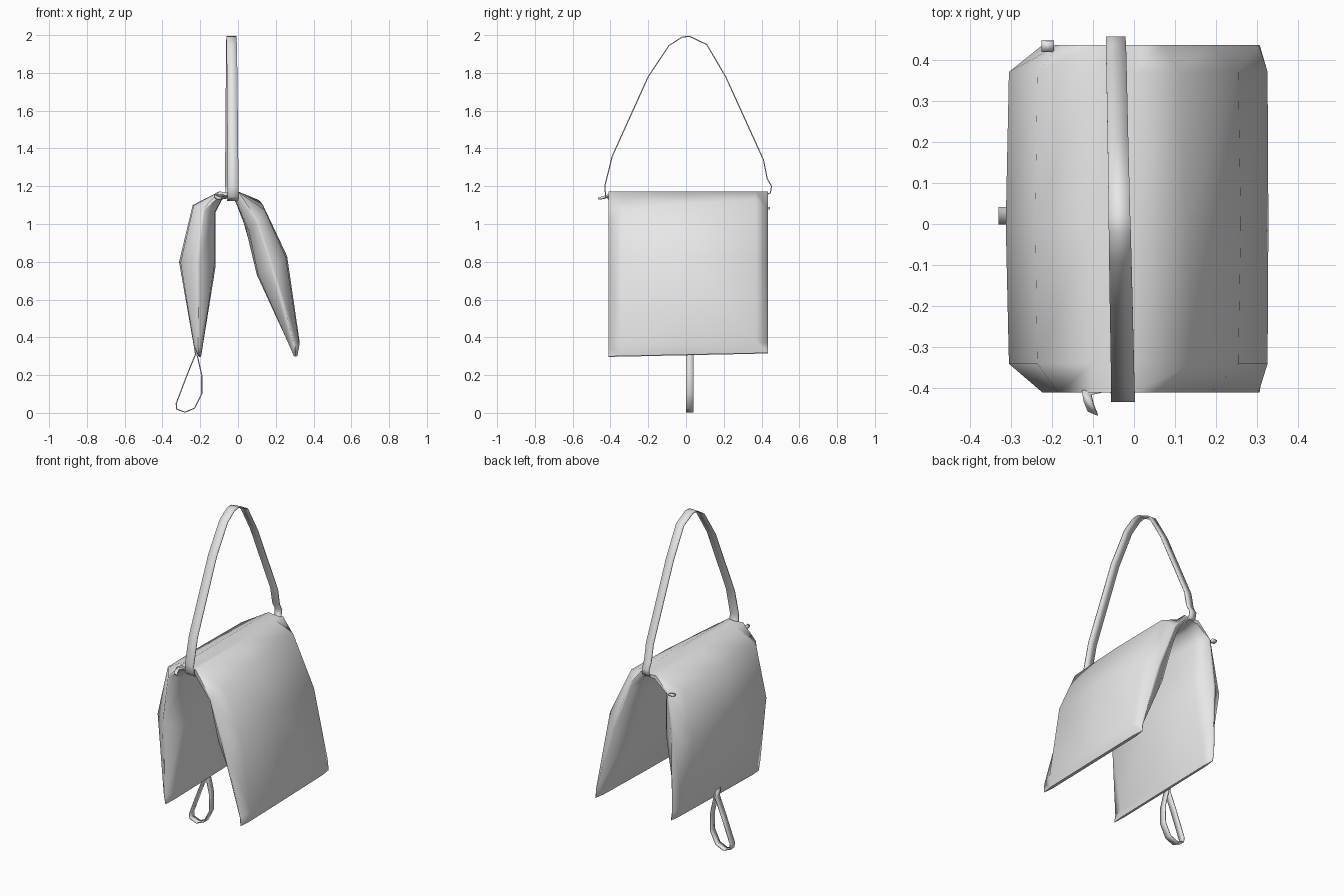
import bpy, bmesh, math
from mathutils import Vector

cube = bpy.data.objects.get("Cube")
if cube:
    bpy.data.objects.remove(cube, do_unlink=True)

grey = bpy.data.materials.new("light_grey_cloth")
grey.use_nodes = True
colour = (0.8, 0.8, 0.8, 1)
grey.diffuse_color = colour
for node in grey.node_tree.nodes:
    if node.type == 'BSDF_PRINCIPLED':
        node.inputs["Base Color"].default_value = colour


def finish(name, bm, angle):
    bmesh.ops.recalc_face_normals(bm, faces=bm.faces)
    mesh = bpy.data.meshes.new(name)
    bm.to_mesh(mesh)
    bm.free()
    mesh.materials.append(grey)
    obj = bpy.data.objects.new(name, mesh)
    bpy.context.collection.objects.link(obj)
    bpy.ops.object.select_all(action='DESELECT')
    obj.select_set(True)
    bpy.context.view_layer.objects.active = obj
    bpy.ops.object.shade_smooth_by_angle(angle=math.radians(angle))
    return obj


def ribbon(name, path, side, widths, thickness=0.006):
    """Flat strap along a path, widened along the side axis."""
    bm = bmesh.new()
    side = Vector(side)
    last = len(path) - 1
    pairs = []
    for i, p in enumerate(path):
        half = (widths[0] + (widths[1] - widths[0]) * i / last) / 2
        pairs.append([bm.verts.new(Vector(p) + side * s * half) for s in (-1, 1)])
    for a, b in zip(pairs, pairs[1:]):
        bm.faces.new((a[0], a[1], b[1], b[0]))
    obj = finish(name, bm, 50)
    mod = obj.modifiers.new("thickness", 'SOLIDIFY')
    mod.thickness = thickness
    mod.offset = 0
    return obj


# Twin pouches joined by a thin saddle: outer and inner (x, z), then slant
rows = [
    ((-.21, .305), (-.195, .305), 0),
    ((-.235, .36), (-.187, .35), 0),
    ((-.312, .80), (-.118, .78), 0),
    ((-.24, 1.10), (-.12, 1.06), 0),
    ((-.10, 1.172), (-.085, 1.13), 0),
    ((-.03, 1.165), (-.03, 1.14), 0),
    ((.0, 1.172), (-.01, 1.11), 0),
    ((.13, 1.105), (.04, .98), .07),
    ((.26, .83), (.10, .73), 0),
    ((.327, .37), (.275, .35), 0),
    ((.315, .308), (.295, .308), 0),
]
# Position along the pouch and how far it is puffed out there
stations = [(-.41, .08), (-.34, .92), (0, 1), (.37, .92), (.435, .08)]

bm = bmesh.new()
grid = []
for y, puff in stations:
    ring = []
    for outer, inner, slant in rows:
        a, b = Vector(outer), Vector(inner)
        mid = (a + b) / 2
        pair = []
        for p in (a, b):
            q = mid.lerp(p, puff)
            if p is a and abs(mid.x + .03) < .12 and mid.y > 1.1:
                q = p.copy()
            z = q.y + slant * y + .025 * y * (1.17 - q.y)
            pair.append(bm.verts.new((q.x - slant * y * .6, y, z)))
        ring.append(pair)
    grid.append(ring)
for g, h in zip(grid, grid[1:]):
    for j in range(len(rows) - 1):
        for k in (0, 1):
            bm.faces.new((g[j][k], g[j + 1][k], h[j + 1][k], h[j][k]))
    for j in (0, -1):
        bm.faces.new((g[j][0], g[j][1], h[j][1], h[j][0]))
for g in (grid[0], grid[-1]):
    for a, b in zip(g, g[1:]):
        bm.faces.new((a[0], b[0], b[1], a[1]))
finish("twin_pouches", bm, 62)

# Tall carrying strap
arch = [(-.40, 1.125), (-.425, 1.145), (-.43, 1.20), (-.39, 1.36), (-.2, 1.78),
        (-.09, 1.945), (-.02, 1.99), (.02, 1.993), (.11, 1.95), (.21, 1.78),
        (.41, 1.34), (.43, 1.24), (.453, 1.2), (.447, 1.165), (.41, 1.15)]
ribbon("carrying_strap", [(-.035 - .02 * y, y, z) for y, z in arch],
       (1, 0, 0), (.06, .045))

# Hanging loop under one pouch
loop = [(-.232, .36), (-.225, .31), (-.27, .2), (-.327, .05), (-.325, .02),
        (-.28, .004), (-.23, .025), (-.192, .1), (-.192, .2), (-.215, .3), (-.225, .35)]
ribbon("hanging_loop", [(x, .02, z) for x, z in loop], (0, 1, 0), (.042, .042))

# Small pull tab at the front end of the saddle
ribbon("pull_tab", [(-.06, -.40, 1.15), (-.115, -.41, 1.15), (-.11, -.435, 1.14),
                    (-.10, -.46, 1.135)], (.7, -.3, 0), (.03, .035), .012)

# Seam end at the back corner
ribbon("corner_tab", [(-.21, .42, 1.08), (-.21, .445, 1.085)],
       (1, 0, 0), (.03, .03), .012)
